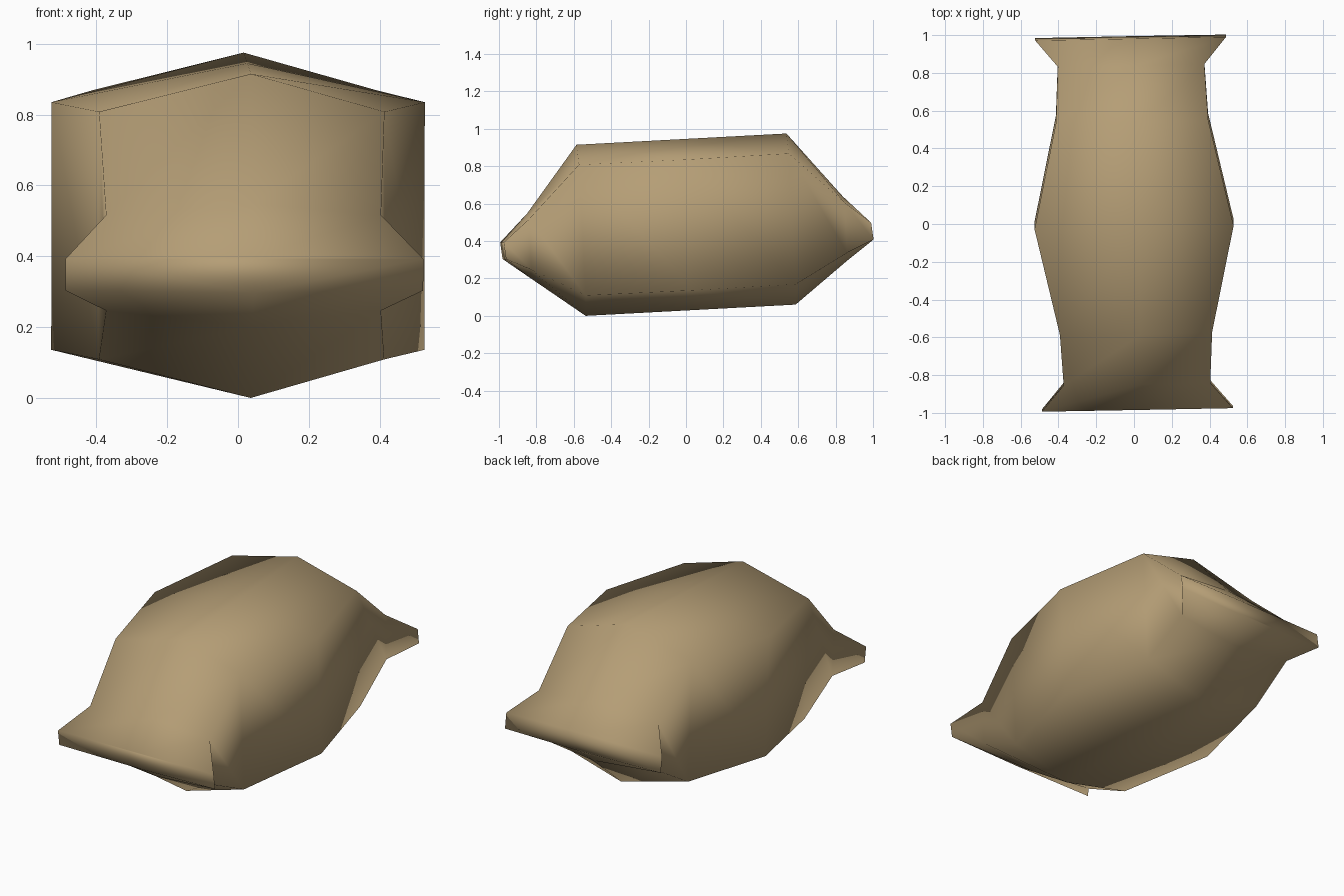
import bpy, bmesh
from mathutils import Matrix, Vector

if "Cube" in bpy.data.objects:
    bpy.data.objects.remove(bpy.data.objects["Cube"])

# one flat burlap colour
cloth = bpy.data.materials.new("burlap tan")
cloth.diffuse_color = (0.46, 0.34, 0.18, 1.0)
cloth.use_nodes = True
cloth.node_tree.nodes["Principled BSDF"].inputs["Base Color"].default_value = cloth.diffuse_color

# cross-sections along the sack:
# y, half width, top ridge z, top corner z, bottom corner z, bottom ridge z
half = [
    (0.984, 0.505, 0.455, 0.452, 0.362, 0.355),   # flared lip
    (0.845, 0.388, 0.600, 0.568, 0.298, 0.252),   # pinched neck
    (0.562, 0.403, 0.952, 0.845, 0.145, 0.036),   # shoulder
]
middle = (0.0, 0.527, 0.952, 0.842, 0.142, 0.036)
sections = [(-s[0],) + s[1:] for s in half] + [middle] + half[::-1]

ridge_x = 0.026    # ridges sit slightly off centre
bm = bmesh.new()
rings = []
for y, w, top, ct, cb, bottom in sections:
    outline = [(ridge_x, top), (w, ct), (w, cb), (ridge_x, bottom), (-w, cb), (-w, ct)]
    # the lips lean a little
    lean = 0.09 if abs(y) > 0.9 else 0.0
    rings.append([bm.verts.new((x, y - (z - 0.408) * lean, z)) for x, z in outline])

# skin between the sections, and closed ends
for a, b in zip(rings, rings[1:]):
    for i in range(6):
        j = (i + 1) % 6
        bm.faces.new((a[i], a[j], b[j], b[i]))
bm.faces.new(rings[0])
bm.faces.new(rings[-1][::-1])
bmesh.ops.recalc_face_normals(bm, faces=bm.faces)

# the sack lies slightly tilted and turned
pivot = Vector((0, 0, 0.492))
turn = (Matrix.Translation(pivot) @ Matrix.Rotation(0.0185, 4, 'Z')
        @ Matrix.Rotation(0.0535, 4, 'X') @ Matrix.Translation(-pivot))
bmesh.ops.transform(bm, matrix=turn, verts=bm.verts)
low = min(v.co.z for v in bm.verts)
bmesh.ops.translate(bm, vec=(0, 0, -low), verts=bm.verts)
for f in bm.faces:
    f.smooth = True

mesh = bpy.data.meshes.new("sack")
bm.to_mesh(mesh)
bm.free()
mesh.materials.append(cloth)
sack = bpy.data.objects.new("sack", mesh)
bpy.context.collection.objects.link(sack)
